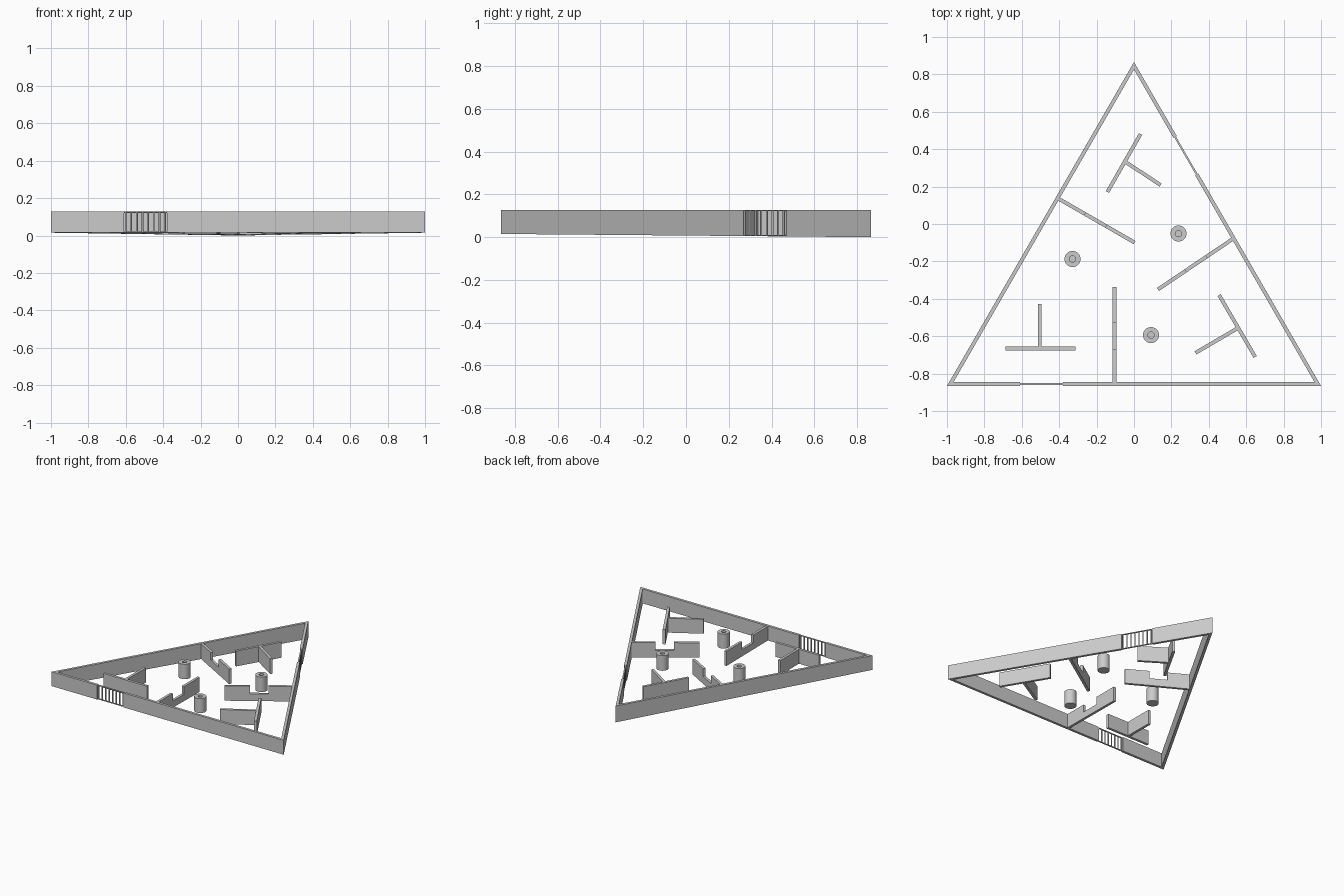
import bpy, bmesh, math
from mathutils import Vector

if "Cube" in bpy.data.objects:
    bpy.data.objects.remove(bpy.data.objects["Cube"])

T = 0.02              # wall thickness
TOP = 0.127
R = math.sqrt(3) / 2  # half depth of the triangle


def floor_z(y):       # underside dips slightly towards the apex
    return 0.015 * (R - y) / (2 * R)


def finish(bm, name):
    bmesh.ops.recalc_face_normals(bm, faces=bm.faces)
    me = bpy.data.meshes.new(name)
    bm.to_mesh(me)
    bm.free()
    ob = bpy.data.objects.new(name, me)
    bpy.context.collection.objects.link(ob)
    return ob


def wall(name, p, q, notch=None, t=T):
    """Upright slab from p to q, optionally with a notch cut in its top edge."""
    p, q = Vector(p), Vector(q)
    d = q - p
    side = Vector((-d.y, d.x)).normalized() * t / 2
    prof = [(0, None), (1, None), (1, TOP - .002)]
    if notch:
        a, b = notch
        prof += [(b, TOP - .002), (b, 0.065), (a, 0.065), (a, TOP - .002)]
    prof.append((0, TOP - .002))
    bm = bmesh.new()
    loops = []
    for s in (side, -side):
        loop = []
        for f, z in prof:
            c = p + d * f + s
            loop.append(bm.verts.new((c.x, c.y, floor_z(c.y) if z is None else z)))
        bm.faces.new(loop)
        loops.append(loop)
    n = len(prof)
    for i in range(n):
        j = (i + 1) % n
        bm.faces.new((loops[0][i], loops[0][j], loops[1][j], loops[1][i]))
    return finish(bm, name)


def strip(name, pairs):
    """Outer wall piece following matching outer / inner points."""
    bm = bmesh.new()
    secs = []
    for o, i in pairs:
        secs.append([bm.verts.new((c.x, c.y, z)) for c, z in
                     ((o, floor_z(o.y)), (o, TOP), (i, TOP), (i, floor_z(i.y)))])
    for a, b in zip(secs, secs[1:]):
        for k in range(4):
            m = (k + 1) % 4
            bm.faces.new((a[k], a[m], b[m], b[k]))
    bm.faces.new(secs[0])
    bm.faces.new(secs[-1])
    return finish(bm, name)


# Triangular outer wall with two gate openings
centre = Vector((0, -R / 3))
f = 1 - T / (2 * R / 3)


def corner(x, y):
    o = Vector((x, y))
    return o, centre + (o - centre) * f


def on_front(x):
    o = Vector((x, -R))
    return o, o + Vector((0, T))


def on_right(y):
    o = Vector(((R - y) / math.sqrt(3), y))
    return o, o + Vector((-R, -0.5)) * T


left, right, apex = corner(-1, -R), corner(1, -R), corner(0, R)
front_gate = on_front(-0.61), on_front(-0.38)
right_gate = on_right(0.27), on_right(0.47)
strip("outer_wall_right", [front_gate[1], right, right_gate[0]])
strip("outer_wall_left", [right_gate[1], apex, left, front_gate[0]])


# Barred gates
def gate(name, ends):
    a, b = [(o + i) / 2 for o, i in ends]
    d = b - a
    bm = bmesh.new()
    for k in range(8):
        c = a + d * (k + 0.3) / 7.6
        z0 = floor_z(c.y)
        r = bmesh.ops.create_cone(bm, cap_ends=True, segments=12, radius1=0.0045,
                                  radius2=0.0045, depth=TOP - z0 - 0.002)
        bmesh.ops.translate(bm, verts=r["verts"], vec=(c.x, c.y, (TOP + z0) / 2))
    for z in (floor_z(a.y) + 0.003, TOP - 0.003):
        r = bmesh.ops.create_cube(bm, size=1)
        bmesh.ops.scale(bm, verts=r["verts"], vec=(d.length, 0.01, 0.005))
        ob_rot = Vector((1, 0, 0)).rotation_difference(Vector((d.x, d.y, 0))).to_matrix()
        bmesh.ops.rotate(bm, verts=r["verts"], cent=(0, 0, 0), matrix=ob_rot)
        m = (a + b) / 2
        bmesh.ops.translate(bm, verts=r["verts"], vec=(m.x, m.y, z))
    finish(bm, name)


gate("front_gate", front_gate)
gate("right_gate", right_gate)

# Notched partitions joined to the outer wall
wall("partition_front", (-0.104, -0.848), (-0.104, -0.337), (0.35, 0.625))
wall("partition_left", (-0.405, 0.136), (0.003, -0.099), (0.35, 0.625))
wall("partition_right", (0.525, -0.082), (0.128, -0.350), (0.35, 0.625))

# Free-standing T-shaped partitions
for name, a, b, c, d in (
        ("left", (-0.687, -0.666), (-0.313, -0.666), (-0.504, -0.66), (-0.504, -0.428)),
        ("right", (0.455, -0.380), (0.648, -0.711), (0.551, -0.559), (0.329, -0.689)),
        ("back", (0.035, 0.481), (-0.142, 0.171), (-0.047, 0.333), (0.142, 0.208))):
    wall("tee_bar_" + name, a, b)
    wall("tee_stem_" + name, c, d)

# Round posts with a blind hole in the top
for n, (x, y) in enumerate(((0.238, -0.051), (-0.329, -0.187), (0.091, -0.594))):
    N, z0 = 32, floor_z(y)
    bm = bmesh.new()
    rings = [[bm.verts.new((x + r * math.cos(2 * math.pi * k / N),
                            y + r * math.sin(2 * math.pi * k / N), z)) for k in range(N)]
             for r, z in ((0.043, z0), (0.043, TOP - .002), (0.017, TOP - .002), (0.017, 0.09))]
    for p, q in zip(rings, rings[1:]):
        for k in range(N):
            j = (k + 1) % N
            bm.faces.new((p[k], p[j], q[j], q[k]))
    bm.faces.new(rings[0])
    bm.faces.new(rings[-1])
    ob = finish(bm, f"post_{n + 1}")
    bpy.ops.object.select_all(action='DESELECT')
    ob.select_set(True)
    bpy.context.view_layer.objects.active = ob
    bpy.ops.object.shade_smooth_by_angle()
